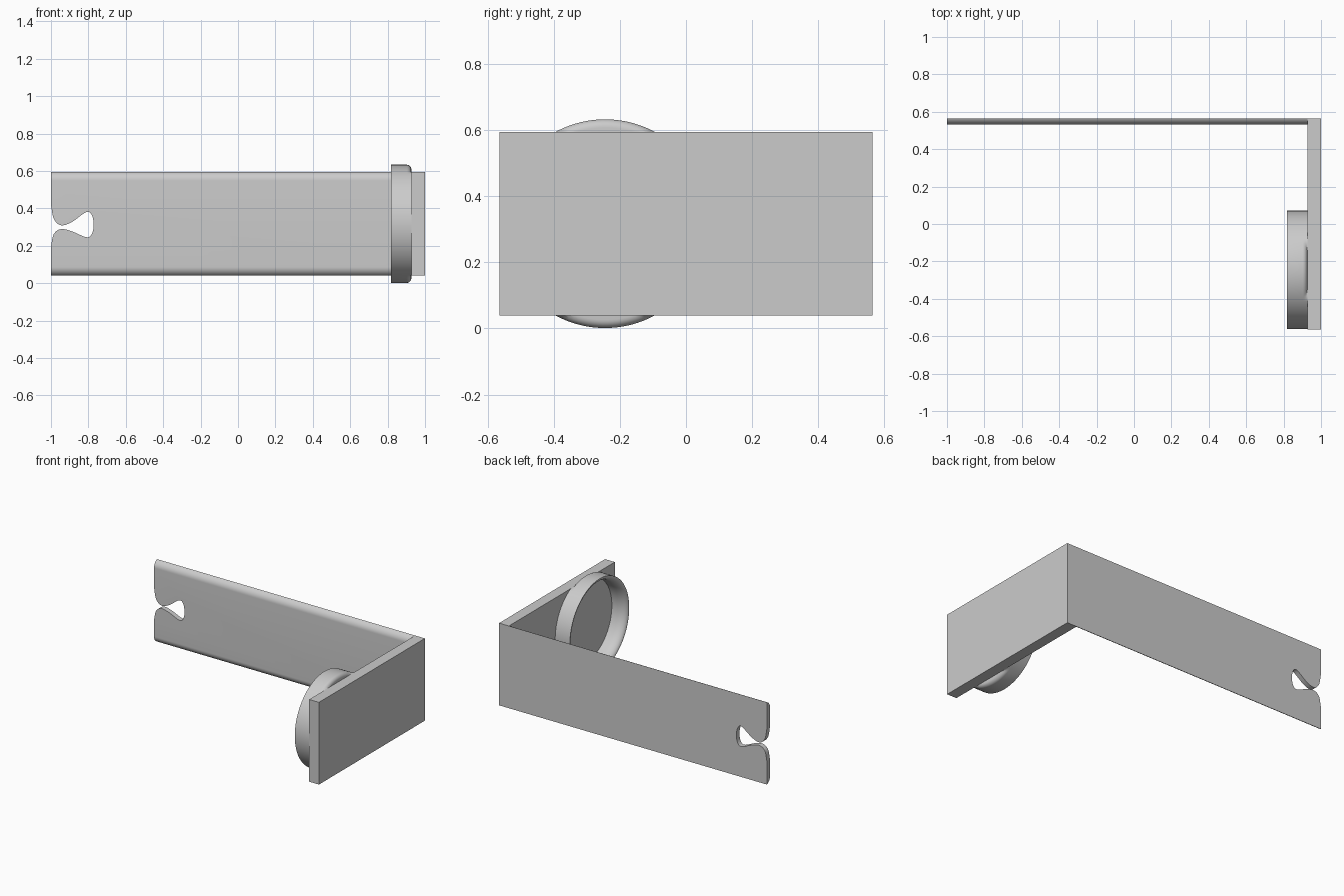
import bpy, bmesh, math
from mathutils import Vector

cube = bpy.data.objects.get("Cube")
if cube:
    bpy.data.objects.remove(cube, do_unlink=True)

grey = bpy.data.materials.new("plain_grey")
grey.use_nodes = True
colour = (0.6, 0.6, 0.6, 1)
grey.diffuse_color = colour
grey.node_tree.nodes["Principled BSDF"].inputs["Base Color"].default_value = colour

BOTTOM, TOP, BACK = 0.04, 0.595, 0.565
WALL_X = 0.927
MID_Z = (BOTTOM + TOP) / 2


def finish(name, bm):
    bmesh.ops.recalc_face_normals(bm, faces=bm.faces)
    mesh = bpy.data.meshes.new(name)
    bm.to_mesh(mesh)
    bm.free()
    mesh.materials.append(grey)
    obj = bpy.data.objects.new(name, mesh)
    bpy.context.collection.objects.link(obj)
    bpy.ops.object.select_all(action='DESELECT')
    obj.select_set(True)
    bpy.context.view_layer.objects.active = obj
    bpy.ops.object.shade_smooth_by_angle(angle=math.radians(35))


def bridge(bm, first, second):
    # quads between two rows of vertices
    for j in range(len(first) - 1):
        bm.faces.new((first[j], first[j + 1], second[j + 1], second[j]))


def spline(points, steps=8):
    # smooth curve through the given points
    pts = [Vector(p) for p in points]
    pts = [2 * pts[0] - pts[1]] + pts + [2 * pts[-1] - pts[-2]]
    out = []
    for a, b, c, d in zip(pts, pts[1:], pts[2:], pts[3:]):
        for i in range(steps):
            t = i / steps
            out.append(0.5 * (2 * b + (c - a) * t + (2 * a - 5 * b + 4 * c - d) * t * t
                              + (3 * b - a - 3 * c + d) * t ** 3))
    return out + [pts[-2]]


# end wall
bm = bmesh.new()
bmesh.ops.create_cube(bm, size=1)
bmesh.ops.scale(bm, verts=bm.verts, vec=(1 - WALL_X, 2 * BACK, TOP - BOTTOM))
bmesh.ops.translate(bm, verts=bm.verts, vec=((1 + WALL_X) / 2, 0, MID_Z))
finish("end_wall", bm)

# long arm: rounded front edges, keyhole slot in the free end
THICK, R = 0.033, 0.05
sweep = math.acos(1 - THICK / R)
low = []
for i in range(11):
    a = sweep * (1 - i / 10)
    low.append((BACK - THICK + R * (1 - math.cos(a)),
                BOTTOM + R * (math.sin(sweep) - math.sin(a))))
high = [(y, TOP + BOTTOM - z) for y, z in low]
slot = spline([(-1.0, 0.42), (-0.985, 0.345), (-0.947, 0.31), (-0.89, 0.326),
               (-0.812, 0.38), (-0.782, 0.365), (-0.772, 0.312), (-0.782, 0.262),
               (-0.812, 0.246), (-0.89, 0.278), (-0.947, 0.289), (-0.985, 0.262),
               (-1.0, 0.195)])
bm = bmesh.new()


def row(x, points):
    return [bm.verts.new((x, y, z)) for y, z in points]


left_low, right_low = row(-1, low), row(WALL_X, low)
left_high, right_high = row(-1, high), row(WALL_X, high)
slot_back = [bm.verts.new((p.x, BACK, p.y)) for p in slot]
slot_front = [bm.verts.new((p.x, BACK - THICK, p.y)) for p in slot]
bridge(bm, left_low, right_low)
bridge(bm, left_high, right_high)
bridge(bm, slot_back, slot_front)
for k, edge in ((0, slot_back), (-1, slot_front)):
    bm.faces.new(edge + [left_low[k], right_low[k], right_high[k], left_high[k]])
bm.faces.new(left_high + [slot_front[0], slot_back[0]])
bm.faces.new(left_low + [slot_front[-1], slot_back[-1]])
bm.faces.new(right_low + right_high[::-1])
finish("long_arm", bm)

# round cup: its back edge is rounded only where it overhangs the wall
RIM, RIM_X, CENTRE_Y, FILLET, N = 0.316, 0.817, -0.245, 0.025, 128
LIP, LIP_DEPTH = 0.035, 0.06
bm = bmesh.new()
rings = []
for i in range(N):
    a = 2 * math.pi * (i + 0.5) / N
    wall_limit = min(RIM, (TOP - MID_Z) / abs(math.sin(a)))
    profile = [(WALL_X, 0.26)]
    for k in range(7):
        t = math.pi / 2 * k / 6
        profile.append((WALL_X - FILLET * (1 - math.cos(t)),
                        max(wall_limit, RIM - FILLET * (1 - math.sin(t)))))
    # rounded lip running in to the floor
    for k in range(9):
        t = math.pi / 2 * k / 8
        profile.append((RIM_X + LIP_DEPTH * (1 - math.cos(t)), RIM - LIP * math.sin(t)))
    profile.append((WALL_X - 0.005, RIM - LIP))
    rings.append([bm.verts.new((x, CENTRE_Y + r * math.cos(a), MID_Z + r * math.sin(a)))
                  for x, r in profile])
for ring, following in zip(rings, rings[1:] + rings[:1]):
    bridge(bm, ring, following)
for j in (0, -1):
    bm.faces.new([ring[j] for ring in rings])
finish("round_cup", bm)
